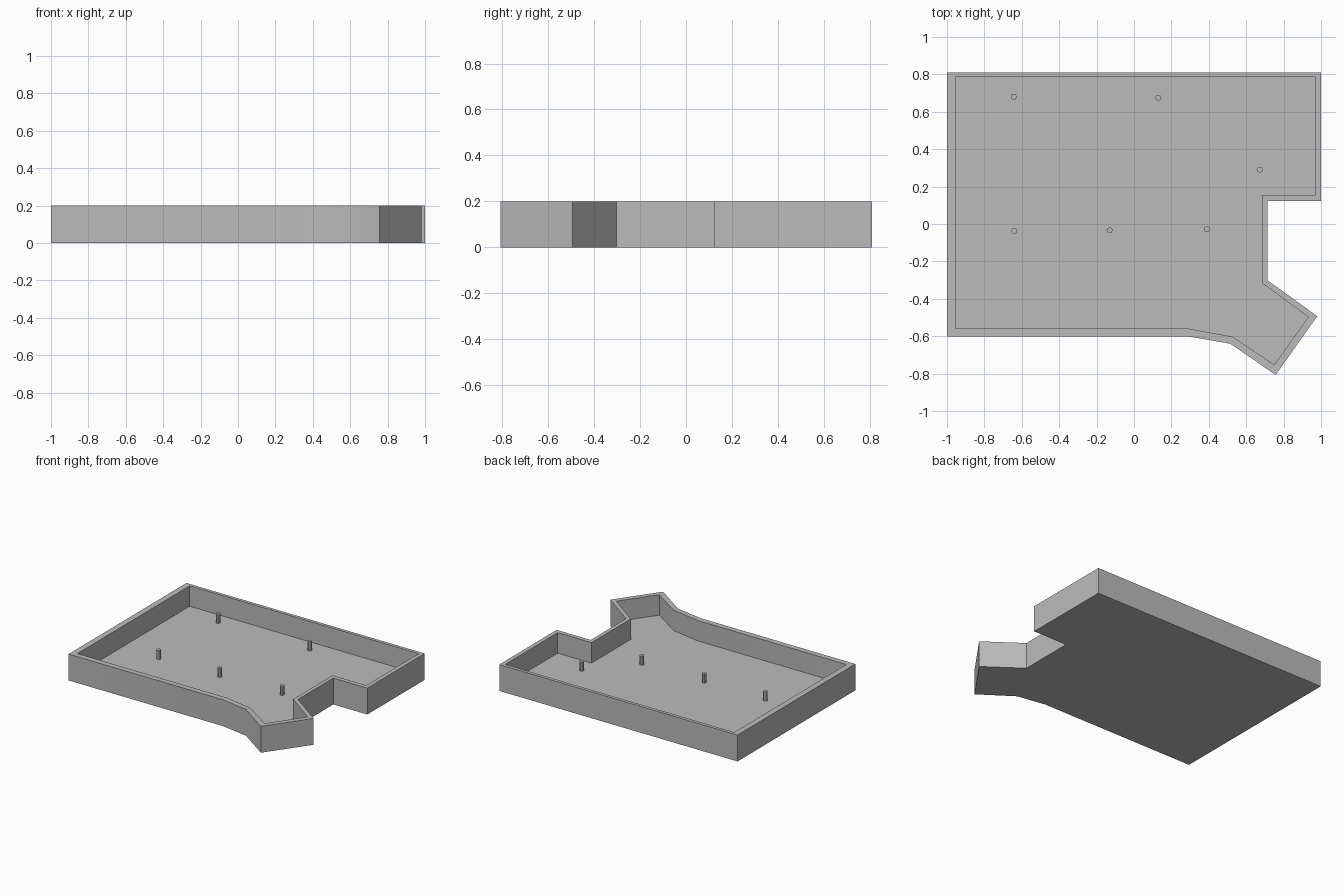
import bpy, bmesh, math

if "Cube" in bpy.data.objects:
    bpy.data.objects.remove(bpy.data.objects["Cube"])

HEIGHT, FLOOR = 0.20, 0.045

grey = bpy.data.materials.new("plain grey")
grey.diffuse_color = (0.5, 0.5, 0.5, 1)
grey.use_nodes = True
grey.node_tree.nodes["Principled BSDF"].inputs["Base Color"].default_value = grey.diffuse_color

# Matching outlines of the outer and inner wall, clockwise from the back left
OUTER = [(-1, .81), (1, .81), (1, .122), (.715, .122), (.715, -.302), (.98, -.493),
         (.757, -.807), (.515, -.64), (.295, -.602), (-1, -.602)]
INNER = [(-.955, .785), (.968, .785), (.968, .155), (.685, .155), (.685, -.316), (.932, -.497),
         (.75, -.752), (.525, -.602), (.295, -.56), (-.955, -.56)]


def finish(bm, name):
    bmesh.ops.recalc_face_normals(bm, faces=bm.faces)
    mesh = bpy.data.meshes.new(name)
    bm.to_mesh(mesh)
    bm.free()
    obj = bpy.data.objects.new(name, mesh)
    obj.data.materials.append(grey)
    bpy.context.collection.objects.link(obj)
    bpy.ops.object.select_all(action='DESELECT')
    obj.select_set(True)
    bpy.context.view_layer.objects.active = obj
    bpy.ops.object.shade_smooth_by_angle(angle=math.radians(30))
    return obj


# Tray: underside, outer wall, rim, inner wall and floor as bridged loops
bm = bmesh.new()
loops = [[bm.verts.new((x, y, z)) for x, y in outline]
         for outline, z in ((OUTER, 0), (OUTER, HEIGHT), (INNER, HEIGHT), (INNER, FLOOR))]
for a, b in zip(loops, loops[1:]):
    for i in range(len(a)):
        j = (i + 1) % len(a)
        bm.faces.new((a[i], a[j], b[j], b[i]))
bm.faces.new(loops[0])
bm.faces.new(loops[-1])
finish(bm, "tray")

# Standoff pins on the floor
PINS = [(-.643, .68), (.13, .675), (.672, .29), (-.641, -.037), (-.13, -.033), (.39, -.027)]
PIN_HEIGHT = 0.07
for n, (x, y) in enumerate(PINS):
    bm = bmesh.new()
    bmesh.ops.create_cone(bm, cap_ends=True, segments=8, radius1=.016, radius2=.016,
                          depth=PIN_HEIGHT)
    bmesh.ops.translate(bm, verts=bm.verts, vec=(x, y, FLOOR + PIN_HEIGHT / 2))
    finish(bm, f"standoff_pin_{n + 1}")
